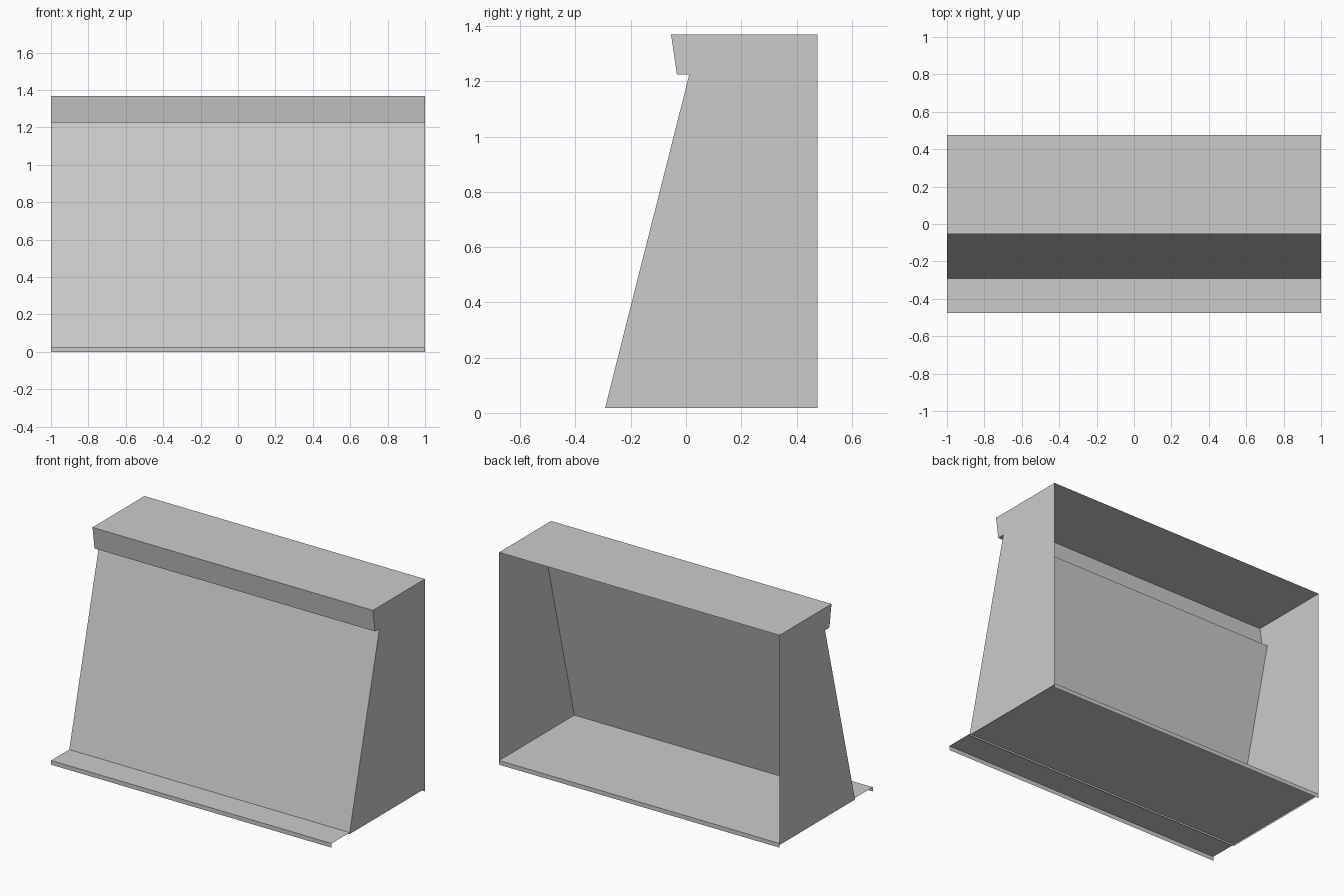
import bpy

if "Cube" in bpy.data.objects:
    bpy.data.objects.remove(bpy.data.objects["Cube"])

HALF = 1.0     # half length along x
BACK = 0.475   # open rear edge


def make_mesh(name, verts, faces):
    mesh = bpy.data.meshes.new(name)
    mesh.from_pydata(verts, [], faces)
    obj = bpy.data.objects.new(name, mesh)
    bpy.context.collection.objects.link(obj)
    return obj


def swept_sheet(name, profile):
    """Thin sheet: an open (y, z) profile stretched along x."""
    verts = [(x, y, z) for y, z in profile for x in (-HALF, HALF)]
    faces = [(2 * i, 2 * i + 1, 2 * i + 3, 2 * i + 2) for i in range(len(profile) - 1)]
    return make_mesh(name, verts, faces)


# Sloping front panel, overhanging lip and flat top, from bottom to rear
shell = [(-0.293, 0.017), (0.012, 1.225), (-0.033, 1.225), (-0.054, 1.369), (BACK, 1.369)]
swept_sheet("front_and_top_panel", shell)

# Base tray with turned-down front and rear edges
swept_sheet("base_tray", [(-BACK, 0), (-BACK, 0.027), (BACK, 0.027), (BACK, 0)])

# End panels closing the shell, rear left open
outline = shell + [(BACK, 0.017)]
for name, x in (("left_end_panel", -HALF), ("right_end_panel", HALF)):
    order = range(len(outline))
    face = tuple(order) if x < 0 else tuple(reversed(order))
    make_mesh(name, [(x, y, z) for y, z in outline], [face])
